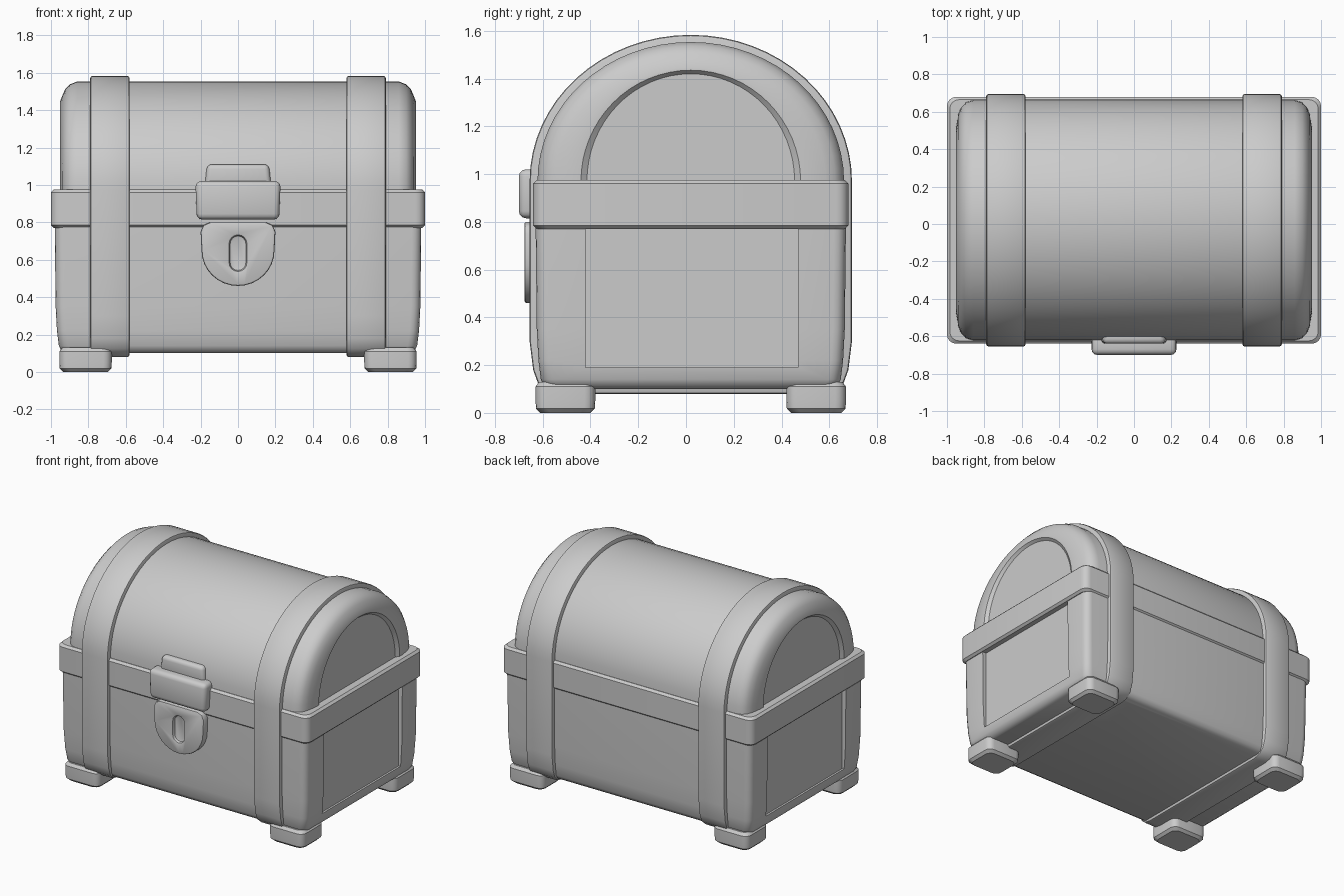
import bpy, bmesh
from math import sin, cos, pi

if "Cube" in bpy.data.objects:
    bpy.data.objects.remove(bpy.data.objects["Cube"])

CY = 0.02      # depth centre of the chest
SEAM = 0.97    # height where the domed lid starts


def finish(obj, bevel=0.0, segments=2, cutters=(), angle=35):
    """Cut, bevel, apply and smooth one part."""
    for c in cutters:
        m = obj.modifiers.new("cut", 'BOOLEAN')
        m.object, m.operation, m.solver = c, 'DIFFERENCE', 'EXACT'
    if bevel:
        m = obj.modifiers.new("bevel", 'BEVEL')
        m.width, m.segments = bevel, segments
        m.limit_method, m.angle_limit = 'ANGLE', 0.7
    bpy.ops.object.select_all(action='DESELECT')
    obj.select_set(True)
    bpy.context.view_layer.objects.active = obj
    for m in list(obj.modifiers):
        bpy.ops.object.modifier_apply(modifier=m.name)
    bpy.ops.object.shade_smooth_by_angle(angle=angle * pi / 180)
    for c in cutters:
        bpy.data.objects.remove(c)
    return obj


def loft(name, rings):
    """Skin a list of closed rings and cap both ends."""
    bm = bmesh.new()
    vs = [[bm.verts.new(p) for p in r] for r in rings]
    n = len(vs[0])
    for a, b in zip(vs, vs[1:]):
        for i in range(n):
            bm.faces.new((a[i], a[(i + 1) % n], b[(i + 1) % n], b[i]))
    bm.faces.new(vs[0])
    bm.faces.new(vs[-1])
    bmesh.ops.recalc_face_normals(bm, faces=bm.faces)
    me = bpy.data.meshes.new(name)
    bm.to_mesh(me)
    bm.free()
    obj = bpy.data.objects.new(name, me)
    bpy.context.collection.objects.link(obj)
    return obj


def rounded(cx, cy, hx, hy, r, z, seg=4):
    """Horizontal rounded rectangle ring."""
    pts = []
    for k, (sx, sy) in enumerate([(1, 1), (-1, 1), (-1, -1), (1, -1)]):
        for i in range(seg + 1):
            t = (k + i / seg) * pi / 2
            pts.append((cx + sx * (hx - r) + r * cos(t), cy + sy * (hy - r) + r * sin(t), z))
    return pts


def arch(a, b, n=32):
    """Half ellipse in the y-z plane, standing on the seam."""
    return [(CY + a * cos(pi * i / n), SEAM + b * sin(pi * i / n)) for i in range(n + 1)]


def box(name, x0, x1, y0, y1, z0, z1):
    return loft(name, [[(x0, y0, z), (x1, y0, z), (x1, y1, z), (x0, y1, z)] for z in (z0, z1)])


def plate(name, outline, y0, y1):
    return loft(name, [[(x, y, z) for x, z in outline] for y in (y0, y1)])


# lower body with recessed end panels
levels = [(0.10, 0.06), (0.115, 0.035), (0.14, 0.022), (0.22, 0.012), (0.35, 0.005), (0.80, 0.0)]
body = loft("body", [rounded(0, CY, 0.98 - d, 0.65 - d, 0.05, z) for z, d in levels])
panels = [box("panel_cutter", min(s * 0.95, s * 1.1), max(s * 0.95, s * 1.1), -0.42, 0.47, 0.19, 0.785)
          for s in (-1, 1)]
for p in panels:
    p.hide_render = True
finish(body, cutters=panels)

# domed lid with rounded shoulders and sunken ends
half = [(0.86, 0.642, 0.583), (0.90, 0.63, 0.567), (0.925, 0.605, 0.54), (0.94, 0.565, 0.505),
        (0.952, 0.49, 0.475), (0.952, 0.46, 0.465), (0.934, 0.435, 0.45)]
stations = [(-x, a, b) for x, a, b in reversed(half)] + half
finish(loft("lid", [[(x, y, z) for y, z in arch(a, b)] for x, a, b in stations]))

# rim band around the seam
finish(loft("rim_band", [rounded(0, CY, 1.0 - d, 0.66 - d, 0.05, z)
                         for z, d in ((0.77, 0.015), (0.785, 0), (0.96, 0), (0.975, 0.015))]))

# two straps wrapping the whole chest
side = [(0.675, 0.30), (0.66, 0.18), (0.64, 0.125), (0.60, 0.09), (0.55, 0.08)]
outline = arch(0.675, 0.613) + [(CY - w, z) for w, z in side] + [(CY + w, z) for w, z in reversed(side)]
for s, label in ((-1, "left"), (1, "right")):
    strap = loft("strap_" + label, [[(s * x, y, z) for y, z in outline] for x in (0.58, 0.79)])
    finish(strap, 0.012)

# four feet
for sx in (-1, 1):
    for y in (-0.505, 0.545):
        foot = loft("foot", [rounded(sx * 0.815, y, 0.14 - d, 0.125 - d, 0.045, z)
                             for z, d in ((0, 0.02), (0.018, 0.002), (0.05, 0), (0.11, 0), (0.13, 0.015))])
        finish(foot)

# lock plate with keyhole
shield = [(0.15, 0.80), (0.185, 0.785), (0.2, 0.75)]
shield += [(0.195 * cos(t), 0.65 + 0.19 * sin(t)) for t in [-pi * i / 16 for i in range(17)]]
shield += [(-0.2, 0.75), (-0.185, 0.785), (-0.15, 0.80)]
slot = [(0.045 * cos(t), (0.685 if i < 9 else 0.585) + 0.045 * sin(t))
        for i, t in [(i, pi * (i if i < 9 else i - 1) / 8) for i in range(18)]]
keyhole = plate("keyhole_cutter", slot, -0.72, -0.655)
keyhole.hide_render = True
finish(plate("lock_plate", shield, -0.677, -0.60), 0.01, cutters=[keyhole])

# hasp block and the tab above it
finish(plate("hasp", [(-0.22, 0.815), (0.22, 0.815), (0.228, 1.02), (-0.228, 1.02)], -0.70, -0.58), 0.03, 3)
finish(plate("hasp_tab", [(-0.18, 0.98), (0.18, 0.98), (0.165, 1.11), (-0.165, 1.11)], -0.64, -0.55), 0.025, 3)
